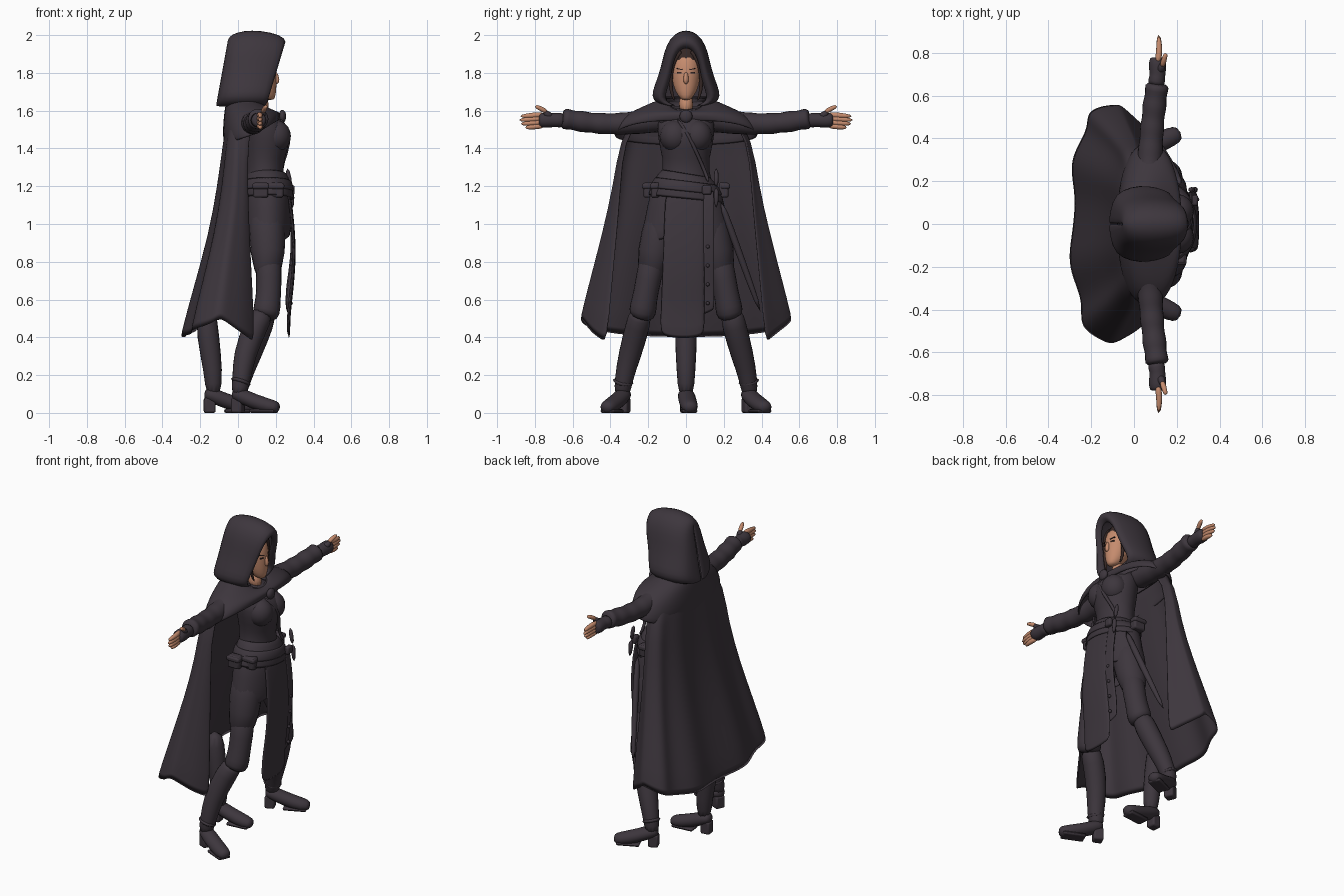
import bpy, bmesh, math
from mathutils import Vector

if "Cube" in bpy.data.objects:
    bpy.data.objects.remove(bpy.data.objects["Cube"])


def material(name, red, green, blue):
    mat = bpy.data.materials.new(name)
    mat.use_nodes = True
    mat.diffuse_color = (red, green, blue, 1)
    shader = mat.node_tree.nodes["Principled BSDF"]
    shader.inputs["Base Color"].default_value = mat.diffuse_color
    shader.inputs["Roughness"].default_value = .8
    return mat


CLOTH = material("charcoal cloth", .047, .037, .047)
SKIN = material("warm skin", .56, .26, .155)
HAIR = material("dark brown hair", .035, .02, .018)
SIDES = (("left", 1), ("right", -1))


def surface(name, rings, mat, closed=True, caps=True, thick=0):
    """Skin a list of equally long point rings."""
    bm = bmesh.new()
    rows = [[bm.verts.new(point) for point in ring] for ring in rings]
    count = len(rows[0])
    for lower, upper in zip(rows, rows[1:]):
        for i in range(count if closed else count - 1):
            j = (i + 1) % count
            bm.faces.new((lower[i], lower[j], upper[j], upper[i]))
    if closed and caps:
        bm.faces.new(rows[0])
        bm.faces.new(rows[-1])
    bmesh.ops.recalc_face_normals(bm, faces=bm.faces)
    mesh = bpy.data.meshes.new(name)
    bm.to_mesh(mesh)
    bm.free()
    mesh.materials.append(mat)
    obj = bpy.data.objects.new(name, mesh)
    bpy.context.collection.objects.link(obj)
    if thick:
        shell = obj.modifiers.new("thickness", "SOLIDIFY")
        shell.thickness, shell.offset = thick, 0
    smooth = obj.modifiers.new("smooth", "SUBSURF")
    smooth.levels = smooth.render_levels = 1
    mesh.polygons.foreach_set("use_smooth", [True] * len(mesh.polygons))


def no_hem(angle, t):
    return 0


def stack(name, levels, mat, hem=no_hem, square=1, **options):
    """Horizontal ellipses: z, centre x, radius x, radius y."""
    rings, count = [], 24
    for k, (z, centre, rx, ry) in enumerate(levels):
        ring = []
        for i in range(count):
            angle = math.tau * i / count
            c, s = (math.copysign(abs(f) ** square, f) for f in (math.cos(angle), math.sin(angle)))
            ring.append((centre + rx * c, ry * s, z + hem(angle, k / (len(levels) - 1))))
        rings.append(ring)
    surface(name, rings, mat, **options)


def tube(name, path, mat, side=1, flat=1, count=10):
    """Round limb along points x, y, z, radius; side mirrors y."""
    points = [Vector((x, y * side, z)) for x, y, z, radius in path]
    rings = []
    for i, point in enumerate(points):
        along = (points[min(i + 1, len(points) - 1)] - points[max(i - 1, 0)]).normalized()
        helper = Vector((0, 0, 1)) if abs(along.z) < .75 else Vector((1, 0, 0))
        u = along.cross(helper).normalized()
        v = along.cross(u) * flat
        radius = path[i][-1]
        turns = [math.tau * k / count for k in range(count)]
        rings.append([point + radius * (u * math.cos(a) + v * math.sin(a)) for a in turns])
    surface(name, rings, mat)


def ball(name, location, size, mat):
    bpy.ops.mesh.primitive_uv_sphere_add(segments=16, ring_count=10, location=location)
    obj = bpy.context.object
    obj.name, obj.scale = name, size
    obj.data.materials.append(mat)
    bpy.ops.object.shade_smooth()


def box(name, location, size, mat, rotation=(0, 0, 0), bevel=.01):
    bpy.ops.mesh.primitive_cube_add(size=1, location=location, rotation=rotation)
    obj = bpy.context.object
    obj.name, obj.scale = name, size
    obj.data.materials.append(mat)
    bpy.ops.object.transform_apply(location=False, rotation=False)
    if bevel:
        edge = obj.modifiers.new("bevel", "BEVEL")
        edge.width, edge.segments = bevel, 2
    bpy.ops.object.shade_smooth_by_angle(angle=.6)


def boot_foot(name, x, y, yaw, side=1):
    """Heeled foot starting at the heel and pointing along yaw."""
    c, s = math.cos(yaw), math.sin(yaw)
    profile = [(-.03, .1, .03), (0, .1, .05), (.09, .06, .05), (.2, .03, .05), (.24, .03, .03)]
    tube(name + "_foot", [(x + d * c, y + d * s, z, r) for d, z, r in profile], CLOTH, side, .85)
    turn = (0, 0, side * yaw)
    box(name + "_heel", (x, side * y, .04), (.06, .06, .08), CLOTH, turn)
    box(name + "_sole", (x + .15 * c, side * (y + .15 * s), .01), (.14, .08, .02), CLOTH, turn)


# Torso, belt and skirt
stack("torso", [(1, .155, .11, .17), (1.12, .155, .12, .17), (1.3, .135, .09, .11),
                (1.4, .15, .12, .14), (1.5, .15, .13, .155), (1.56, .12, .1, .15),
                (1.62, .1, .06, .07)], CLOTH)


def slant(angle, t):
    return -.02 * math.sin(angle)


def skirt_hem(angle, t):
    return t ** 3 * .09 * abs(math.cos(angle))


stack("peplum", [(1.27, .15, .1, .12), (1.22, .155, .12, .165), (1.13, .16, .135, .2)],
      CLOTH, slant, caps=False, thick=.012)
stack("belt", [(1.23, .155, .125, .16), (1.17, .155, .14, .195)], CLOTH, slant, caps=False, thick=.012)
stack("skirt", [(1.17, .155, .12, .185), (1, .155, .125, .22), (.84, .155, .115, .245)],
      CLOTH, skirt_hem, caps=False, thick=.012)

# Long front panels with a row of studs
for name, start, width, low in (("front_panel", -.11, .21, .39), ("front_panel_edge", .09, .06, .5)):
    rows = []
    for k in range(7):
        t = k / 6
        x = .27 + .03 * math.sin(math.pi * min(1, t * 1.2))
        across = [start + width * i / 5 for i in range(6)]
        rows.append([(x - .6 * y * y, y - .03 * t * (y < 0), 1.18 + (low - 1.18) * t + t * 2 * y * y)
                     for y in across])
    surface(name, rows, CLOTH, closed=False, thick=.014)
for k in range(4):
    ball("stud", (.28 + .005 * k, .115, .58 + .1 * k), (.01, .01, .01), CLOTH)

# Belt gear: buckle, pouches, dagger, scabbard and chest strap
box("buckle", (.285, .11, 1.18), (.03, .05, .05), CLOTH)
for x, y in ((.12, -.2), (.2, -.16), (.14, .2)):
    box("pouch", (x, y, 1.18), (.08, .05, .08), CLOTH)
    box("pouch_flap", (x, y * 1.04, 1.2), (.09, .05, .03), CLOTH)
tube("dagger_grip", [(.26, .16, 1.3, .014), (.28, .16, 1.19, .014)], CLOTH)
tube("dagger_sheath", [(.28, .16, 1.2, .02), (.29, .16, 1.08, .01)], CLOTH)
tube("scabbard", [(.22, .18, 1.13, .02), (.17, .28, .85, .02), (.1, .4, .52, .014)], CLOTH)
tube("chest_strap", [(.22, -.05, 1.56, .01), (.28, .01, 1.48, .01), (.255, .06, 1.37, .01),
                     (.22, .1, 1.28, .01), (.25, .12, 1.22, .01)], CLOTH)

# Legs, arms and hands; the right calf sits a little further back
for side, s in SIDES:
    ball(side + "_bust", (.2, .06 * s, 1.465), (.08, .08, .085), CLOTH)
    back = .03 * (s < 0)
    tube(side + "_shorts", [(.15, .1, 1.1, .1), (.155, .14, .95, .105), (.16, .19, .74, .09),
                            (.16, .2, .71, .08), (.16, .2, .73, .06)], CLOTH, s)
    tube(side + "_leg", [(.16, .17, .85, .08), (.165, .2, .7, .07), (.16, .22, .6, .07),
                         (.15, .23, .53, .08), (.14, .24, .5, .06)], CLOTH, s)
    tube(side + "_boot", [(.145, .24, .54, .06), (.13 - back, .25, .48, .07),
                          (.06 - back, .3, .3, .064), (.02, .33, .18, .05), (0, .34, .08, .046)], CLOTH, s)
    tube("boot_strap", [(.02, .33, .18, .064), (.01, .335, .15, .06)], CLOTH, s)
    boot_foot(side, 0, .33, .42, s)
    # Sleeve with wrinkles that deepen toward the cuff
    sleeve = []
    for i in range(17):
        t = i / 16
        wrinkle = .006 * math.sin(i * 2.1) * t
        sleeve.append((.07 + .04 * t * t, .12 + .54 * t, 1.56 - .03 * math.sin(math.pi * t),
                       .057 + wrinkle + .02 * (1 - t) ** 3))
    tube(side + "_sleeve", sleeve, CLOTH, s)
    tube(side + "_glove", [(.1, .64, 1.55, .05), (.11, .69, 1.55, .036), (.11, .72, 1.55, .043),
                           (.11, .77, 1.55, .043), (.11, .78, 1.55, .03)], CLOTH, s)
    for k in range(4):
        z = 1.58 - .02 * k
        reach = .88 + .02 * math.sin(k) - .01 * k
        tube("finger", [(.11, .75, z, .016), (.12, .81, z - .005, .016), (.115, reach, z - .01, .01)],
             SKIN, s)
    tube("thumb_glove", [(.11, .7, 1.55, .026), (.14, .755, 1.6, .018)], CLOTH, s)
    tube("thumb", [(.13, .735, 1.59, .014), (.14, .765, 1.61, .014), (.15, .8, 1.625, .01)], SKIN, s)

# Third boot standing under the back of the cape
tube("rear_boot", [(-.17, 0, .58, .056), (-.16, 0, .4, .064), (-.13, 0, .22, .052),
                   (-.13, 0, .08, .044)], CLOTH)
boot_foot("rear", -.15, 0, .1)

# Head: face, nose, hair, eyes and neck
stack("neck", [(1.57, .125, .045, .04), (1.7, .115, .045, .04)], SKIN)
stack("face", [(1.655, .17, .02, .02), (1.68, .15, .05, .045), (1.73, .13, .075, .07),
               (1.83, .11, .095, .085), (1.89, .1, .09, .075), (1.93, .09, .05, .045)], SKIN)
tube("nose", [(.195, 0, 1.81, .01), (.21, 0, 1.76, .016), (.2, 0, 1.74, .01)], SKIN)
ball("hair_cap", (.075, 0, 1.865), (.115, .095, .095), HAIR)
for side, s in SIDES:
    box(side + "_eye", (.194, .034 * s, 1.8), (.008, .024, .007), HAIR, (0, 0, s * .35), 0)
    box(side + "_eyebrow", (.193, .034 * s, 1.82), (.008, .034, .005), HAIR, (s * .2, 0, s * .35), 0)
    tube(side + "_hair_lock", [(.16, .02, 1.915, .02), (.17, .06, 1.885, .02), (.155, .085, 1.8, .012),
                               (.15, .08, 1.7, .01), (.16, .06, 1.65, .005)], HAIR, s)

# Hood: peaked arches from the face rim to the back, flaring at the bottom
half = [(0, 1), (.22, .98), (.45, .89), (.62, .72), (.72, .47), (.92, .22), (1, .1), (.87, 0), (.45, -.05)]
outline = [(-y, z) for y, z in half[:0:-1]] + half
rows = []
for x, width, top, lean in ((.215, .11, 1.93, .1), (.26, .14, 1.965, .1), (.22, .16, 2, .09),
                            (.12, .18, 2.02, .06), (.03, .175, 2.02, .05), (-.03, .14, 2, .06),
                            (-.045, .075, 1.98, .06), (-.05, 0, 1.96, .06)):
    rows.append([(x - lean * (1 - z), width * y, 1.64 + (top - 1.64) * z) for y, z in outline])
surface("hood", rows, CLOTH, closed=False, thick=.014)


# Shoulder mantle with an open neckline, collar rolls and clasp
def mantle_hem(angle, t):
    front, back = max(0, math.cos(angle)), max(0, -math.cos(angle))
    return front * (.085 * t * t - .07 * (1 - t)) - .05 * back * t * t


def collar_dip(angle, t):
    return -.07 * max(0, math.cos(angle))


stack("mantle", [(1.665, .065, .11, .1), (1.645, .07, .125, .16), (1.615, .075, .14, .235),
                 (1.575, .075, .145, .315), (1.52, .07, .145, .365), (1.465, .07, .14, .38)],
      CLOTH, mantle_hem, .85, caps=False, thick=.014)
for z, rx, ry in ((1.65, .12, .15), (1.62, .14, .21)):
    roll = [(z + .025, .07, rx - .02, ry - .03), (z, .075, rx + .01, ry + .01), (z - .03, .075, rx, ry)]
    stack("collar_roll", roll, CLOTH, collar_dip, caps=False)
ball("clasp", (.235, 0, 1.57), (.02, .034, .034), CLOTH)

# Long cape with folds: z, back x, widest x, widest y, edge x, edge y
CAPE = [(1.57, -.05, .03, .26, .09, .23), (1.45, -.07, 0, .345, .05, .33), (1.2, -.1, 0, .38, .05, .345),
        (.95, -.145, -.03, .435, .06, .365), (.7, -.215, -.06, .495, .075, .39), (.42, -.295, -.09, .56, .09, .415)]
rows = []
for k, (z, back_x, wide_x, wide_y, edge_x, edge_y) in enumerate(CAPE):
    t = k / 5
    row = []
    for i in range(57):
        u = i / 28 - 1
        turn, sign = abs(u) * 1.4, math.copysign(1, u)
        fold = .014 * t * math.sin(u * 19 + .6)
        if turn <= 1:
            angle = turn * math.pi / 2
            x = wide_x - (wide_x - back_x) * math.cos(angle) ** .7 + fold
            y = wide_y * math.sin(angle) ** .85
            hem = -.03 + .1 * turn ** 2
        else:
            f = (turn - 1) / .4
            x = wide_x + (edge_x - wide_x) * f
            y = wide_y + (edge_y - wide_y) * f ** 1.5 + fold / 2
            hem = .07 - .13 * f
        row.append((x, sign * y, z + hem * t ** 3))
    rows.append(row)
surface("cape", rows, CLOTH, closed=False, thick=.012)
